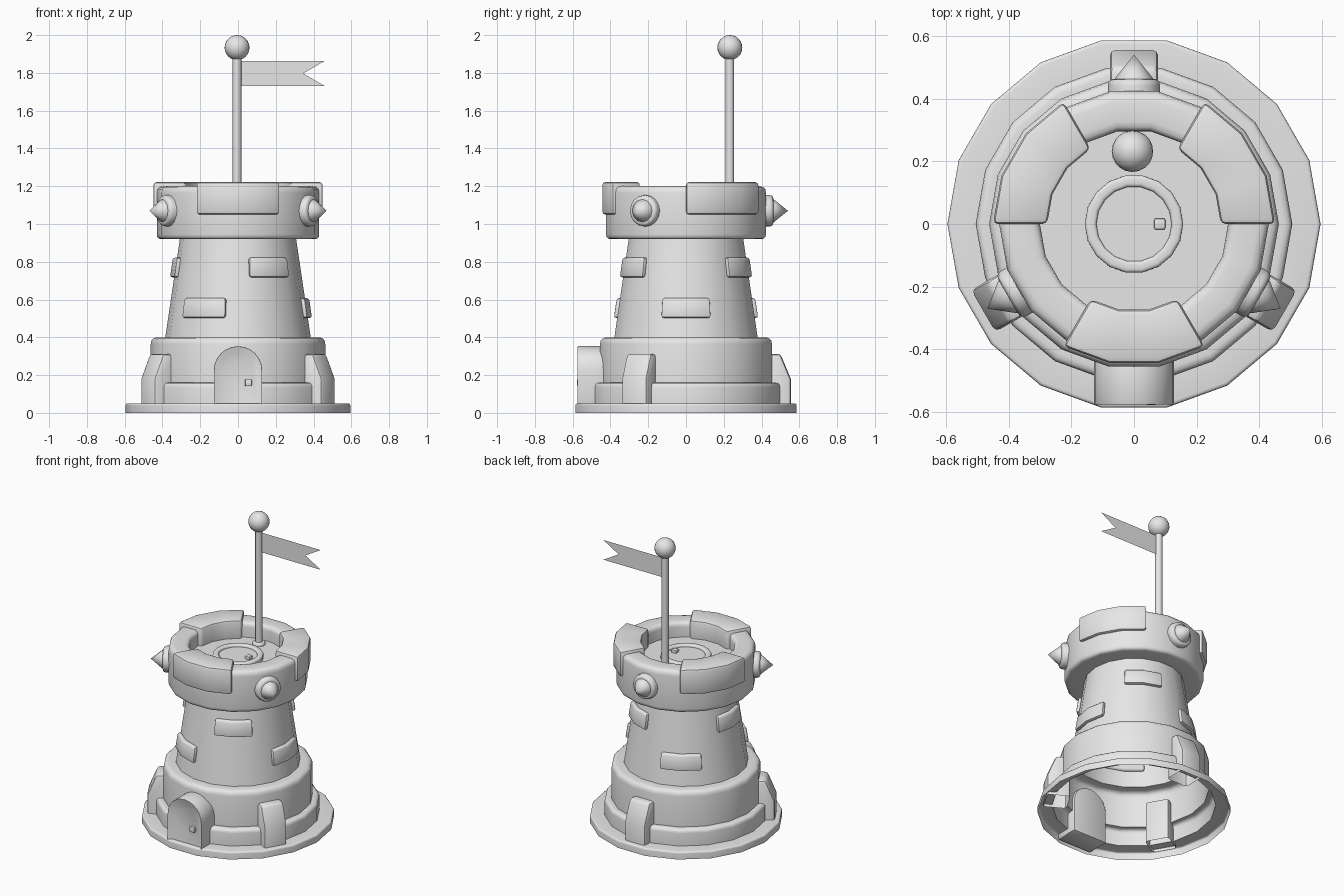
import bpy, bmesh, math
from mathutils import Vector, Matrix

if "Cube" in bpy.data.objects:
    bpy.data.objects.remove(bpy.data.objects["Cube"])

STONE = bpy.data.materials.new("stone_grey")
STONE.diffuse_color = (0.8, 0.8, 0.8, 1)
STONE.use_nodes = True
STONE.node_tree.nodes["Principled BSDF"].inputs["Base Color"].default_value = STONE.diffuse_color
SIDES = 18


def finish(name, bm, bevel=0, segs=2, matrix=None, recalc=True):
    """Bevel sharp edges, place, shade smooth by angle and link."""
    if recalc:
        bmesh.ops.recalc_face_normals(bm, faces=bm.faces[:])
    if bevel:
        sharp = [e for e in bm.edges if e.is_manifold and e.calc_face_angle(0) > 0.6]
        bmesh.ops.bevel(bm, geom=sharp, offset=bevel, segments=segs, profile=0.5,
                        affect='EDGES', clamp_overlap=True)
    if matrix:
        bm.transform(matrix)
    me = bpy.data.meshes.new(name)
    bm.to_mesh(me)
    bm.free()
    me.materials.append(STONE)
    for p in me.polygons:
        p.use_smooth = True
    me.set_sharp_from_angle(angle=math.radians(40))
    ob = bpy.data.objects.new(name, me)
    bpy.context.collection.objects.link(ob)
    return ob


def spin(deg):
    return Matrix.Rotation(math.radians(deg), 4, 'Z')


def lathe(name, profile, sides=SIDES, matrix=None):
    """Revolve (radius, z, rounding) points about z."""
    pts = []
    for i, (r, z, rd) in enumerate(profile):
        p = Vector((r, z))
        if rd and 0 < i < len(profile) - 1:
            a = p + (Vector(profile[i - 1][:2]) - p).normalized() * rd
            b = p + (Vector(profile[i + 1][:2]) - p).normalized() * rd
            for t in (0, 0.33, 0.67, 1):
                pts.append(a * (1 - t) ** 2 + p * 2 * t * (1 - t) + b * t * t)
        else:
            pts.append(p)
    bm = bmesh.new()
    vs = [bm.verts.new((p.x, 0, p.y)) for p in pts]
    es = [bm.edges.new(pair) for pair in zip(vs, vs[1:])]
    bmesh.ops.spin(bm, geom=vs + es, cent=(0, 0, 0), axis=(0, 0, 1),
                   angle=2 * math.pi, steps=sides, use_duplicate=False)
    bmesh.ops.remove_doubles(bm, verts=bm.verts[:], dist=1e-4)
    # outward faces on an open shell
    bmesh.ops.recalc_face_normals(bm, faces=bm.faces[:])
    f = max(bm.faces, key=lambda f: f.calc_center_median().xy.length)
    if f.normal.xy.dot(f.calc_center_median().xy) < 0:
        bmesh.ops.reverse_faces(bm, faces=bm.faces[:])
    return finish(name, bm, matrix=matrix, recalc=False)


def arc_block(name, mid, half, segs, z0, z1, inner, outer, bevel):
    """Curved block; inner and outer are (bottom radius, top radius)."""
    bm = bmesh.new()
    rings = []
    for i in range(segs + 1):
        a = math.radians(mid - half + 2 * half * i / segs)
        rings.append([bm.verts.new((r * math.cos(a), r * math.sin(a), z)) for r, z in
                      ((inner[0], z0), (outer[0], z0), (outer[1], z1), (inner[1], z1))])
    for p, q in zip(rings, rings[1:]):
        for k in range(4):
            bm.faces.new((p[k], p[(k + 1) % 4], q[(k + 1) % 4], q[k]))
    bm.faces.new(rings[0])
    bm.faces.new(rings[-1])
    return finish(name, bm, bevel)


def prism(outline, y0, y1):
    """Extrude an (x, z) outline from y0 (front) to y1."""
    bm = bmesh.new()
    a = [bm.verts.new((x, y0, z)) for x, z in outline]
    b = [bm.verts.new((x, y1, z)) for x, z in outline]
    front = bm.faces.new(a)
    bm.faces.new(b)
    for i in range(len(a)):
        j = (i + 1) % len(a)
        bm.faces.new((a[i], a[j], b[j], b[i]))
    bmesh.ops.recalc_face_normals(bm, faces=bm.faces[:])
    return bm, front


def box(name, cx, cy, cz, sx, sy, sz, bevel):
    bm, _ = prism([(cx - sx / 2, cz - sz / 2), (cx + sx / 2, cz - sz / 2),
                   (cx + sx / 2, cz + sz / 2), (cx - sx / 2, cz + sz / 2)],
                  cy - sy / 2, cy + sy / 2)
    return finish(name, bm, bevel)


# Tower shell: base plate, step, drum, tapered wall, crown and roof floor
lathe("tower", [
    (0.595, 0, 0), (0.595, 0.05, 0.012), (0.505, 0.05, 0), (0.505, 0.16, 0.025),
    (0.462, 0.16, 0), (0.462, 0.40, 0.035), (0.385, 0.40, 0), (0.308, 0.92, 0),
    (0.43, 0.92, 0.025), (0.43, 1.20, 0.035), (0.30, 1.20, 0.03), (0.30, 1.10, 0),
    (0, 1.10, 0)])

# Battlements
for i, a in enumerate((-90, 30, 150)):
    arc_block(f"battlement_{i}", a, 30, 3, 1.05, 1.222, (0.277, 0.277), (0.45, 0.45), 0.016)


# Raised bricks following the taper
def wall(z):
    return 0.385 - (z - 0.40) * 0.148


for z, angles in ((0.77, (-60, 60, 180)), (0.555, (0, 120, 240))):
    for a in angles:
        lo, hi = z - 0.052, z + 0.052
        arc_block(f"brick_{z}_{a}", a, 20, 2, lo, hi, (wall(lo) - 0.012, wall(hi) - 0.012),
                  (wall(lo) + 0.022, wall(hi) + 0.022), 0.012)

for i, a in enumerate((-30, 90, 210)):
    # Spikes with collars on the crown
    aim = spin(a) @ Matrix.Translation((0, 0, 1.07)) @ Matrix.Rotation(math.pi / 2, 4, 'Y')
    lathe(f"spike_collar_{i}", [(0.083, 0.38, 0), (0.083, 0.463, 0.022), (0, 0.463, 0)], 16, aim)
    lathe(f"spike_{i}", [(0.06, 0.45, 0), (0.06, 0.465, 0), (0, 0.54, 0)], 12, aim)
    # Buttresses, open underneath
    bm, _ = prism([(0.41, 0.03), (0.555, 0.03), (0.555, 0.18), (0.50, 0.313), (0.41, 0.313)],
                  -0.077, 0.077)
    low = [f for f in bm.faces if f.normal.z < -0.9]
    bmesh.ops.delete(bm, geom=low, context='FACES')
    finish(f"buttress_{i}", bm, 0.018, 2, spin(a), recalc=False)

# Arched door with raised frame (its sill is sunk in the base plate)
arch = [(-0.128, 0.015), (0.128, 0.015)]
arch += [(0.128 * math.cos(math.pi * i / 12), 0.225 + 0.128 * math.sin(math.pi * i / 12))
         for i in range(13)]
bm, front = prism(arch, -0.578, -0.42)
bmesh.ops.inset_individual(bm, faces=[front], thickness=0.035, depth=-0.02)
finish("door", bm, 0.006, 2)
box("door_handle", 0.055, -0.562, 0.16, 0.036, 0.03, 0.036, 0.005)

# Roof hatch
lathe("hatch_ring", [(0.157, 1.09, 0), (0.157, 1.13, 0.012), (0.12, 1.13, 0.012), (0.12, 1.09, 0)])
lathe("hatch_lid", [(0.122, 1.09, 0), (0.122, 1.115, 0), (0, 1.115, 0)])
box("hatch_handle", 0.082, 0, 1.12, 0.036, 0.036, 0.03, 0.006)

# Flagpole, finial and swallow-tailed flag
PX, PY = -0.005, 0.232
at = Matrix.Translation((PX, PY, 0))
lathe("flagpole", [(0.023, 1.09, 0), (0.023, 1.90, 0), (0, 1.90, 0)], 12, at)
lathe("flagpole_collar", [(0.04, 1.09, 0), (0.04, 1.12, 0.012), (0, 1.12, 0)], 12, at)
bm = bmesh.new()
bmesh.ops.create_uvsphere(bm, u_segments=20, v_segments=12, radius=0.066)
finish("finial", bm, matrix=Matrix.Translation((PX, PY, 1.934)))
bm = bmesh.new()
top_row = [bm.verts.new((x, PY, z)) for x, z in ((0.01, 1.864), (0.46, 1.864))]
mid_row = [bm.verts.new((x, PY, 1.797)) for x in (0.01, 0.345)]
low_row = [bm.verts.new((x, PY, z)) for x, z in ((0.01, 1.73), (0.46, 1.73))]
bm.faces.new((mid_row[0], mid_row[1], top_row[1], top_row[0]))
bm.faces.new((low_row[0], low_row[1], mid_row[1], mid_row[0]))
finish("flag", bm, recalc=False)
